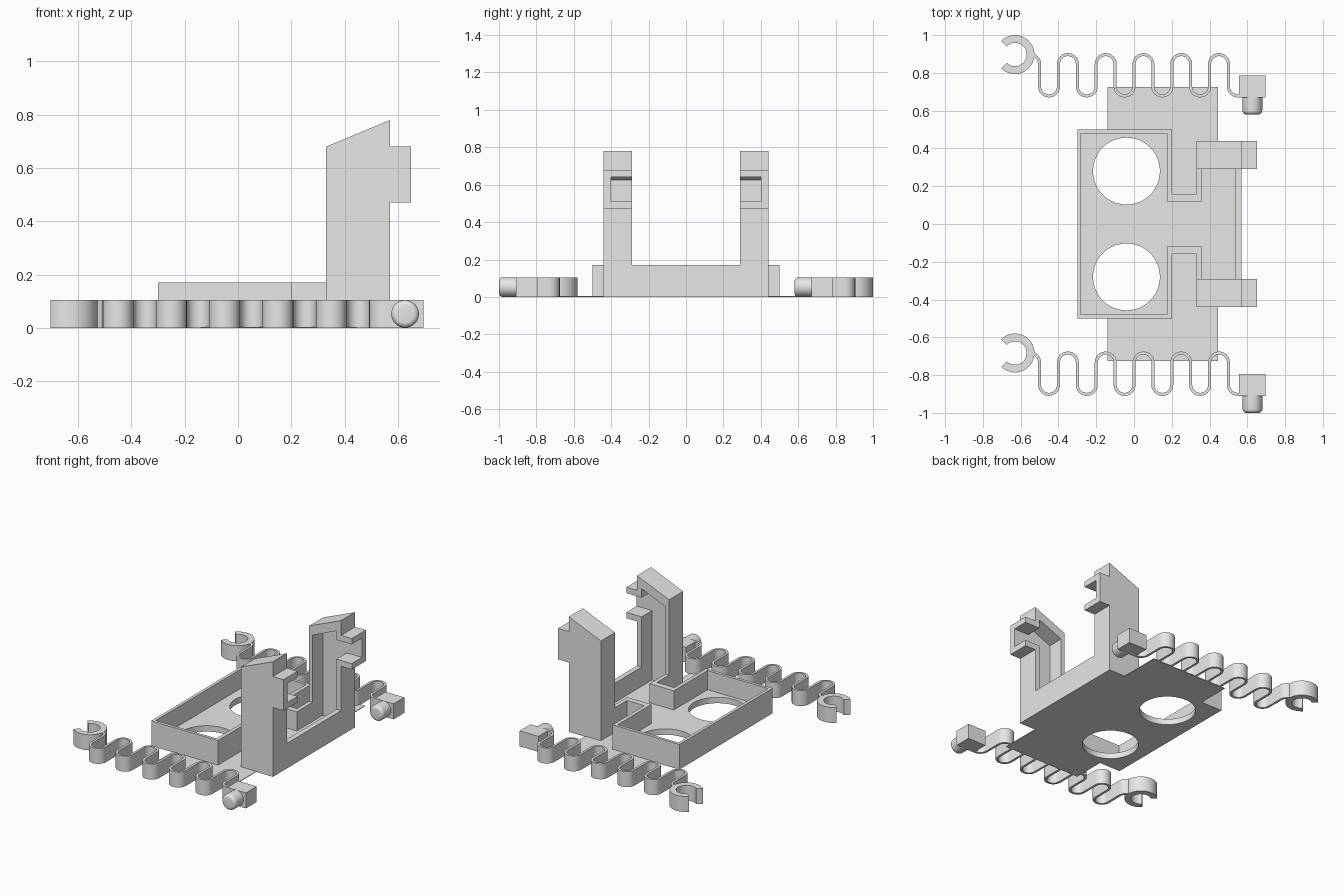
import bpy, bmesh, math
from mathutils import Vector

if "Cube" in bpy.data.objects:
    bpy.data.objects.remove(bpy.data.objects["Cube"])

GREY = bpy.data.materials.new("light_grey")
GREY.diffuse_color = (0.8, 0.8, 0.8, 1)
GREY.use_nodes = True
GREY.node_tree.nodes["Principled BSDF"].inputs["Base Color"].default_value = GREY.diffuse_color


def make(name, bm, smooth=False):
    bmesh.ops.recalc_face_normals(bm, faces=bm.faces)
    me = bpy.data.meshes.new(name)
    bm.to_mesh(me)
    bm.free()
    ob = bpy.data.objects.new(name, me)
    bpy.context.collection.objects.link(ob)
    me.materials.append(GREY)
    if smooth:
        bpy.context.view_layer.objects.active = ob
        ob.select_set(True)
        bpy.ops.object.shade_smooth_by_angle(angle=math.radians(35))
        ob.select_set(False)
    return ob


def prism(name, pts, lo, hi, axis="z", smooth=False):
    """Extrude a closed outline along z (xy outline) or y (xz outline)."""
    bm = bmesh.new()
    put = (lambda a, b, c: (a, b, c)) if axis == "z" else (lambda a, b, c: (a, c, b))
    bottom = [bm.verts.new(put(a, b, lo)) for a, b in pts]
    top = [bm.verts.new(put(a, b, hi)) for a, b in pts]
    bm.faces.new(bottom)
    bm.faces.new(top)
    n = len(pts)
    for i in range(n):
        j = (i + 1) % n
        bm.faces.new((bottom[i], bottom[j], top[j], top[i]))
    return make(name, bm, smooth)


def rect(x0, x1, y0, y1):
    return [(x0, y0), (x1, y0), (x1, y1), (x0, y1)]


def arc(cx, cy, r, a0, a1, n=12):
    return [(cx + r * math.cos(math.radians(a0 + (a1 - a0) * i / n)),
             cy + r * math.sin(math.radians(a0 + (a1 - a0) * i / n))) for i in range(n + 1)]


def mirrored(half):
    return half + [(x, -y) for x, y in reversed(half)]


def boolean(ob, other, op):
    m = ob.modifiers.new(op.lower(), "BOOLEAN")
    m.operation, m.solver, m.object = op, "EXACT", other
    bpy.context.view_layer.objects.active = ob
    bpy.ops.object.modifier_apply(modifier=m.name)
    bpy.data.objects.remove(other)


SHEET, FLOOR, RIM = 0.004, 0.04, 0.17

# Body: tray, neck and front trough share one outline
body = prism("tray_body", mirrored([(-.30, .50), (.20, .50), (.20, .16), (.33, .16),
                                    (.33, .44), (.57, .44)]), SHEET, RIM)

# Two towers with a forward jaw and sloped roof
tower = [(.33, .02), (.57, .02), (.57, .47), (.65, .47), (.65, .68), (.57, .68),
         (.57, .78), (.33, .68)]
for s in (-1, 1):
    boolean(body, prism("tower", tower, *sorted((s * .29, s * .44)), axis="y"), "UNION")

# Hollow tray, neck and trough
boolean(body, prism("cavity", mirrored([(-.28, .48), (.175, .48), (.175, .12), (.357, .12),
                                        (.357, .29), (.535, .29)]), FLOOR, 0.5), "DIFFERENCE")

# Channel inside each tower, opening forward through the jaw
channel = [(.357, FLOOR), (.535, FLOOR), (.535, .51), (.70, .51), (.70, .64),
           (.535, .64), (.535, .70), (.357, .625)]
for s in (-1, 1):
    boolean(body, prism("channel", channel, *sorted((s * .27, s * .40)), axis="y"), "DIFFERENCE")

# Thin sheet underneath
sheet = prism("base_sheet", mirrored([(-.30, .50), (-.14, .50), (-.14, .725), (.445, .725),
                                      (.445, .44), (.57, .44)]), 0, SHEET)

# Round holes through floor and sheet
for ob in (body, sheet):
    for s in (-1, 1):
        boolean(ob, prism("hole", arc(-.04, s * .28, .177, 0, 360, 64)[:-1], -.1, .1), "DIFFERENCE")

# Spring assemblies: hook, wavy strip, end block and peg
H = 0.105
for side, dy in (("back", 0), ("front", -1.58)):
    # Open ring hook
    prism(side + "_hook", arc(-.63, .897 + dy, .103, -135, 135, 32)
          + arc(-.63, .897 + dy, .062, 135, -135, 32), 0, H, smooth=True)

    # Wavy strip, offset both ways from its centre line
    hi, lo, r = .847 + dy, .728 + dy, .05
    path = arc(-.55, hi, r, 90, 0, 6)
    for i in range(5):
        path += arc(-.45 + .2 * i, lo, r, 180, 360)
        path += arc(-.35 + .2 * i, hi, r, 180, 0)
    path += arc(.55, lo, r, 180, 270, 6) + [(.57, lo - r)]
    pv = [Vector(p) for p in path]
    left, right = [], []
    for i, p in enumerate(pv):
        t = (pv[min(i + 1, len(pv) - 1)] - pv[max(i - 1, 0)]).normalized()
        n = Vector((-t.y, t.x)) * .008
        left.append(tuple(p + n))
        right.append(tuple(p - n))
    bm = bmesh.new()
    rows = [[bm.verts.new((a[0], a[1], z)) for a, z in ((l, 0), (q, 0), (q, H), (l, H))]
            for l, q in zip(left, right)]
    for a, b in zip(rows, rows[1:]):
        for k in range(4):
            bm.faces.new((a[k], a[(k + 1) % 4], b[(k + 1) % 4], b[k]))
    bm.faces.new(rows[0])
    bm.faces.new(rows[-1])
    make(side + "_spring", bm, True)

    # End block
    prism(side + "_block", rect(.557, .697, .67 + dy, .785 + dy), 0, H)

    # Peg with a rounded tip
    profile = [(.052, .68)] + [(.032 + .02 * math.cos(a), .60 - .02 * math.sin(a))
                               for a in [math.pi / 2 * k / 5 for k in range(6)]]
    bm = bmesh.new()
    rings = [[bm.verts.new((.627 + q * math.cos(t), y + dy, .0525 + q * math.sin(t)))
              for t in [math.tau * k / 32 for k in range(32)]] for q, y in profile]
    for a, b in zip(rings, rings[1:]):
        for k in range(32):
            bm.faces.new((a[k], a[(k + 1) % 32], b[(k + 1) % 32], b[k]))
    bm.faces.new(rings[0])
    bm.faces.new(rings[-1])
    make(side + "_peg", bm, True)
